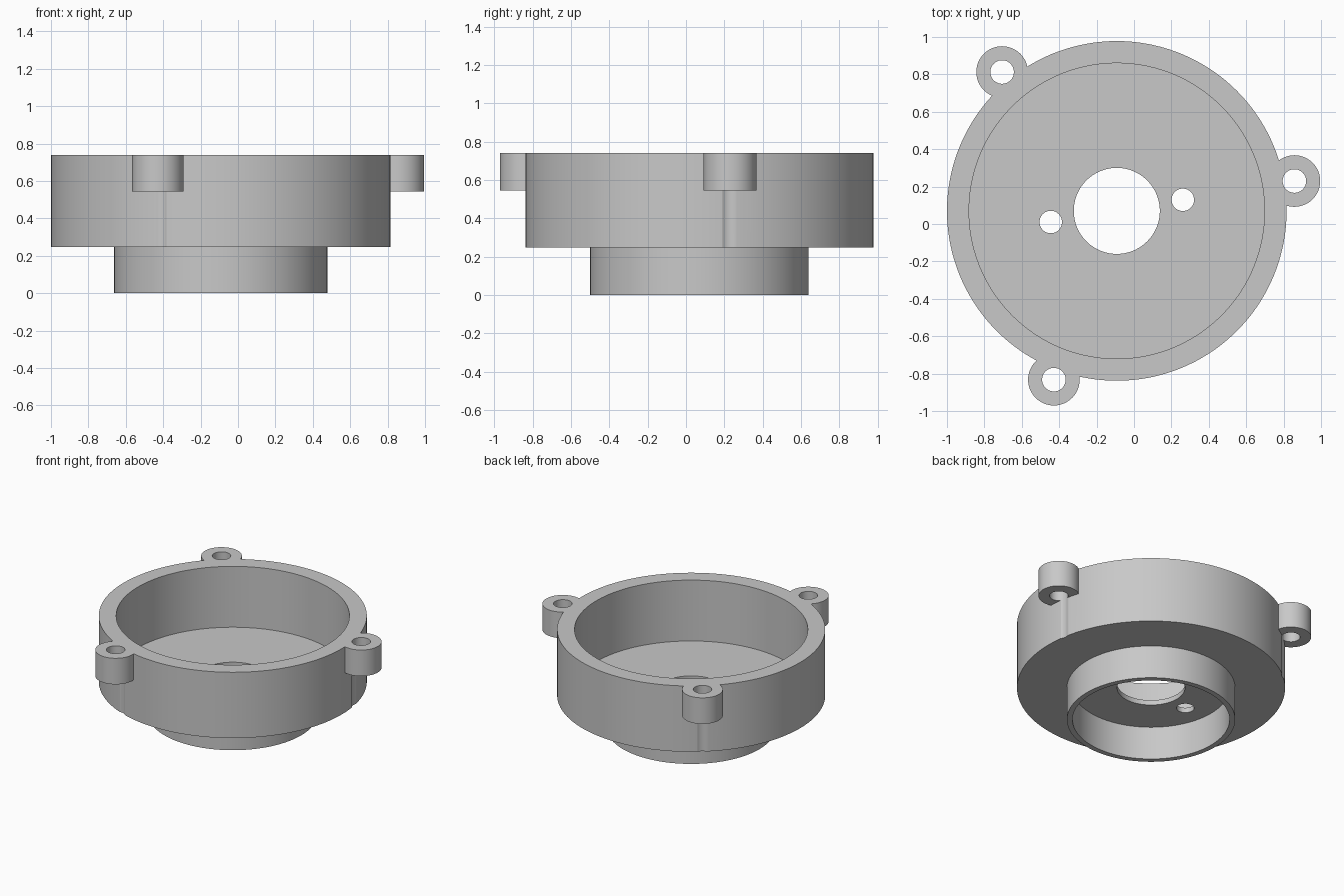
import bpy
import bmesh
from math import radians, cos, sin, tau
from mathutils import Vector

if "Cube" in bpy.data.objects:
    bpy.data.objects.remove(bpy.data.objects["Cube"], do_unlink=True)

CENTRE = Vector((-0.092, 0.07, 0))
RIM_Z, STEP_Z, FLOOR_Z, LUG_Z = 0.74, 0.248, 0.285, 0.545
LUG_ANGLES = [radians(9.55 + 120 * i) for i in range(3)]
LUG_DIST = 0.963

grey = bpy.data.materials.new("light grey")
grey.use_nodes = True
colour = (0.58, 0.58, 0.58, 1)
grey.diffuse_color = colour
grey.node_tree.nodes["Principled BSDF"].inputs["Base Color"].default_value = colour


def polar(radius, angle):
    return CENTRE + Vector((radius * cos(angle), radius * sin(angle), 0))


def revolve(name, profile, centre, steps):
    """Closed (radius, z) profile turned around a vertical axis."""
    bm = bmesh.new()
    rings = [[bm.verts.new(centre + Vector((r * cos(tau * i / steps), r * sin(tau * i / steps), z)))
              for r, z in profile] for i in range(steps)]
    n = len(profile)
    for i in range(steps):
        a, b = rings[i], rings[(i + 1) % steps]
        for j in range(n):
            k = (j + 1) % n
            bm.faces.new((a[j], b[j], b[k], a[k]))
    bmesh.ops.recalc_face_normals(bm, faces=bm.faces)
    return finish(name, bm)


def cylinder(name, radius, z0, z1, centre, steps=48):
    bm = bmesh.new()
    bmesh.ops.create_cone(bm, cap_ends=True, segments=steps, radius1=radius, radius2=radius, depth=z1 - z0)
    bmesh.ops.translate(bm, verts=bm.verts, vec=centre + Vector((0, 0, (z0 + z1) / 2)))
    return finish(name, bm)


def finish(name, bm):
    mesh = bpy.data.meshes.new(name)
    bm.to_mesh(mesh)
    bm.free()
    mesh.materials.append(grey)
    obj = bpy.data.objects.new(name, mesh)
    bpy.context.collection.objects.link(obj)
    return obj


def combine(target, other, operation):
    """Apply a boolean and discard the helper."""
    other.hide_render = True
    mod = target.modifiers.new("boolean", "BOOLEAN")
    mod.operation, mod.solver, mod.object = operation, "EXACT", other
    bpy.context.view_layer.objects.active = target
    bpy.ops.object.modifier_apply(modifier=mod.name)
    bpy.data.objects.remove(other, do_unlink=True)


# Cup, pierced floor and the hollow spigot below as one turned section
housing = revolve("round_housing", [
    (0.23, STEP_Z), (0.532, STEP_Z), (0.532, 0), (0.57, 0), (0.57, STEP_Z),
    (0.908, STEP_Z), (0.908, RIM_Z), (0.79, RIM_Z), (0.79, FLOOR_Z), (0.23, FLOOR_Z),
], CENTRE, 144)

# Three screw lugs on the rim; their bores leave shallow grooves in the wall
for angle in LUG_ANGLES:
    spot = polar(LUG_DIST, angle)
    combine(housing, cylinder("lug", 0.138, LUG_Z, RIM_Z, spot), "UNION")
for angle in LUG_ANGLES:
    spot = polar(LUG_DIST, angle)
    combine(housing, cylinder("lug_bore", 0.063, 0.1, 0.9, spot), "DIFFERENCE")

# Two small holes through the floor, either side of the central opening
for side in (1, -1):
    spot = polar(0.358 * side, LUG_ANGLES[0])
    combine(housing, cylinder("floor_hole", 0.06, 0.1, 0.4, spot), "DIFFERENCE")

bpy.ops.object.select_all(action="DESELECT")
housing.select_set(True)
bpy.context.view_layer.objects.active = housing
bpy.ops.object.shade_smooth_by_angle(angle=radians(30))
